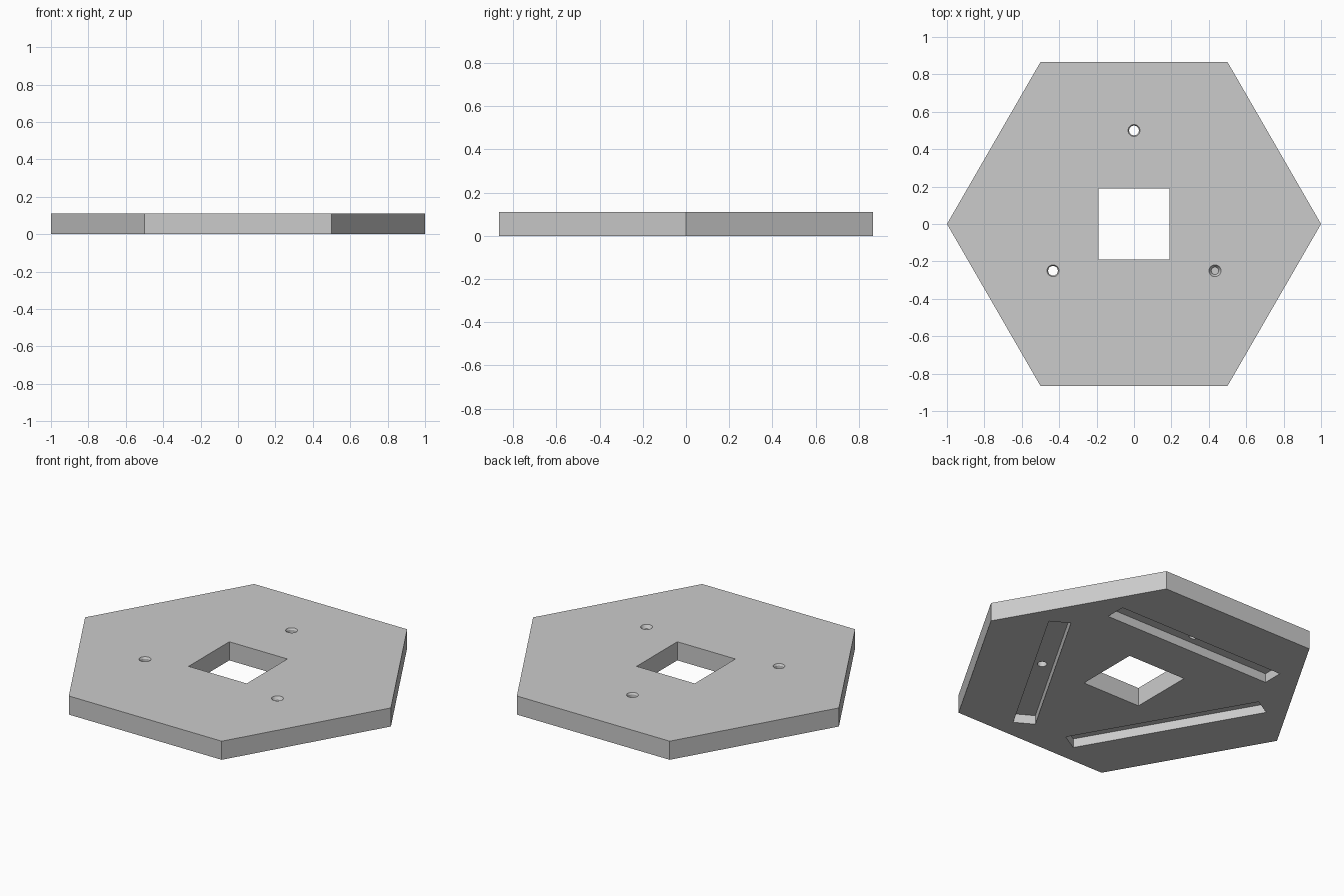
import bpy
import math
from mathutils import Matrix

HEIGHT = 0.11
SLOT_DEPTH = 0.053
RADIUS = 0.5          # distance of slots and screw holes from the centre

cube = bpy.data.objects.get("Cube")
if cube:
    bpy.data.objects.remove(cube, do_unlink=True)

grey = bpy.data.materials.new("grey")
grey.use_nodes = True
colour = (0.6, 0.6, 0.6, 1)
grey.diffuse_color = colour
grey.node_tree.nodes["Principled BSDF"].inputs["Base Color"].default_value = colour


def prism(name, sides, r1, r2, z1, z2, turn=0.0):
    """Upright prism or cone frustum centred on the z axis."""
    bpy.ops.mesh.primitive_cone_add(vertices=sides, radius1=r1, radius2=r2, depth=z2 - z1)
    ob = bpy.context.object
    ob.name = name
    ob.data.transform(Matrix.Translation((0, 0, (z1 + z2) / 2)) @ Matrix.Rotation(turn, 4, "Z"))
    ob.data.materials.append(grey)
    return ob


def box(name, size_x, size_y, z1, z2):
    bpy.ops.mesh.primitive_cube_add(size=1)
    ob = bpy.context.object
    ob.name = name
    ob.data.transform(Matrix.Translation((0, 0, (z1 + z2) / 2))
                      @ Matrix.Diagonal((size_x, size_y, z2 - z1, 1)))
    ob.data.materials.append(grey)
    return ob


def cut(target, cutter):
    cutter.hide_render = True
    mod = target.modifiers.new("cut", "BOOLEAN")
    mod.object = cutter
    mod.operation = "DIFFERENCE"
    mod.solver = "EXACT"
    bpy.context.view_layer.objects.active = target
    bpy.ops.object.modifier_apply(modifier=mod.name)
    bpy.data.objects.remove(cutter, do_unlink=True)


# Hexagonal plate with corners on the x axis
plate = prism("hexagonal_plate", 6, 1, 1, 0, HEIGHT, math.pi / 6)

# Square opening in the middle
cut(plate, box("square_cutter", 0.38, 0.38, -0.1, HEIGHT + 0.1))

# Three slots underneath, each with a countersunk screw hole
for i in range(3):
    place = Matrix.Rotation(i * math.tau / 3, 4, "Z") @ Matrix.Translation((0, RADIUS, 0))
    for cutter in (
        box("slot_cutter", 1.1, 0.12, -0.1, SLOT_DEPTH),
        prism("hole_cutter", 24, 0.026, 0.026, 0.01, HEIGHT + 0.1),
        prism("countersink_cutter", 24, 0.02, 0.044, HEIGHT - 0.02, HEIGHT + 0.02),
    ):
        cutter.data.transform(place)
        cut(plate, cutter)

# Flat plate faces, smooth screw holes
bpy.ops.object.select_all(action="DESELECT")
plate.select_set(True)
bpy.context.view_layer.objects.active = plate
bpy.ops.object.shade_smooth_by_angle(angle=math.radians(30))
